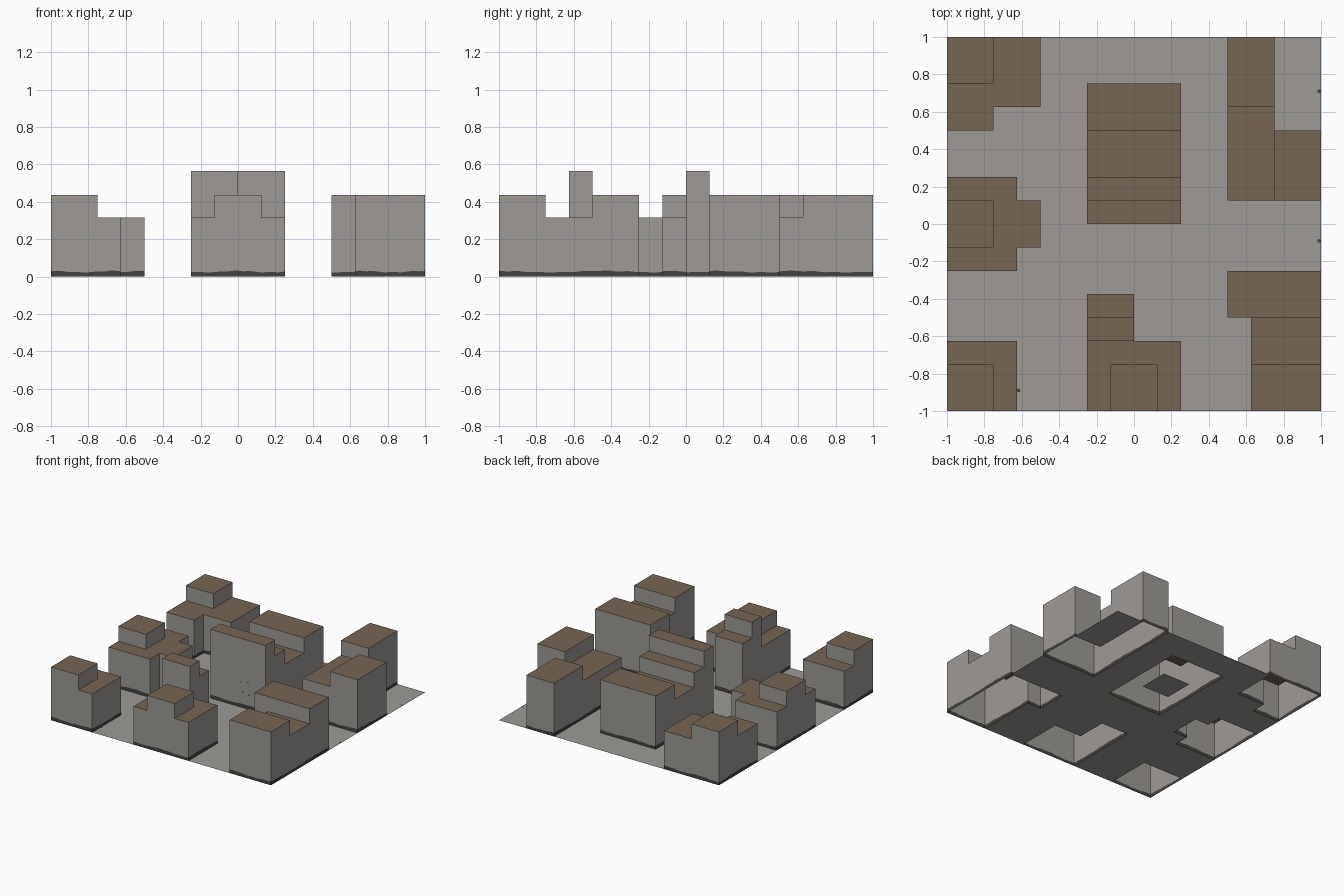
import bpy, bmesh, math

if "Cube" in bpy.data.objects:
    bpy.data.objects.remove(bpy.data.objects["Cube"])

CELL = 0.125
LOW, MID, TALL = 0.315, 0.4375, 0.565


def srgb(r, g, b):
    f = lambda c: (c / 255 / 12.92) if c <= 10 else ((c / 255 + 0.055) / 1.055) ** 2.4
    return (f(r), f(g), f(b), 1)


def material(name, rgb):
    m = bpy.data.materials.new(name)
    m.diffuse_color = srgb(*rgb)
    m.use_nodes = True
    m.node_tree.nodes["Principled BSDF"].inputs["Base Color"].default_value = m.diffuse_color
    return m


CONCRETE = material("concrete_grey", (157, 154, 150))
ROOF = material("roof_brown", (118, 102, 83))
DARK = material("base_charcoal", (67, 66, 62))

# Each building: boxes (x0, x1, y0, y1, height); later boxes override earlier ones
BUILDINGS = {
    "back_left_block": [(-1, -.5, .625, 1, LOW), (-1, -.75, .5, .625, LOW),
                        (-1, -.75, .75, 1, MID)],
    "mid_left_block": [(-1, -.625, -.25, .25, LOW), (-.625, -.5, -.125, .125, LOW),
                       (-1, -.75, -.125, .125, MID)],
    "front_left_block": [(-1, -.625, -1, -.625, LOW), (-1, -.75, -1, -.75, MID)],
    "front_centre_block": [(-.25, .25, -1, -.625, LOW), (-.125, .125, -1, -.75, MID),
                           (-.25, 0, -.625, -.5, TALL), (-.25, 0, -.5, -.375, MID)],
    "centre_block": [(-.25, .25, 0, .125, TALL), (-.25, .25, .125, .25, MID),
                     (-.25, .25, .25, .5, LOW), (-.25, .25, .5, .75, MID)],
    "back_right_block": [(.5, .75, .625, 1, MID), (.5, .75, .125, .625, LOW),
                         (.75, 1, .125, .5, MID)],
    "front_right_block": [(.5, 1, -.5, -.25, MID), (.625, 1, -.75, -.5, LOW),
                          (.625, 1, -1, -.75, MID)],
}


def cells(boxes):
    out = {}
    for x0, x1, y0, y1, h in boxes:
        for i in range(round((x0 + 1) / CELL), round((x1 + 1) / CELL)):
            for j in range(round((y0 + 1) / CELL), round((y1 + 1) / CELL)):
                out[i, j] = h
    return out


def finish(name, bm, mats):
    bmesh.ops.remove_doubles(bm, verts=bm.verts, dist=1e-5)
    me = bpy.data.meshes.new(name)
    bm.to_mesh(me)
    bm.free()
    for m in mats:
        me.materials.append(m)
    ob = bpy.data.objects.new(name, me)
    bpy.context.collection.objects.link(ob)
    return ob


def face(bm, pts, mat=0):
    f = bm.faces.new([bm.verts.new(p) for p in pts])
    f.material_index = mat


def grime(x, y):
    # uneven top of the dark band along the foot of the walls
    return 0.027 + 0.004 * math.sin(19 * x + 11 * y) + 0.002 * math.sin(67 * x - 53 * y)


def flat_cell(bm, i, j, z, mat=0):
    x, y = i * CELL - 1, j * CELL - 1
    face(bm, [(x, y, z), (x + CELL, y, z), (x + CELL, y + CELL, z), (x, y + CELL, z)], mat)


def wall(bm, a, b, z0, z1):
    # a to b runs with the outside on its right-hand side
    if z0 > 0:
        face(bm, [(*a, z0), (*b, z0), (*b, z1), (*a, z1)])
        return
    n = 4
    for k in range(n):
        p, q = [tuple(a[c] + (b[c] - a[c]) * t / n for c in (0, 1)) for t in (k, k + 1)]
        gp, gq = grime(*p), grime(*q)
        face(bm, [(*p, 0), (*q, 0), (*q, gq), (*p, gp)], 2)
        face(bm, [(*p, gp), (*q, gq), (*q, z1), (*p, z1)])


# Hollow buildings: roofs, stepped walls and dark foot band
covered = set()
for name, boxes in BUILDINGS.items():
    grid = cells(boxes)
    covered |= set(grid)
    bm = bmesh.new()
    for (i, j), h in grid.items():
        flat_cell(bm, i, j, h, 1)
        x, y = i * CELL - 1, j * CELL - 1
        c = [(x, y), (x + CELL, y), (x + CELL, y + CELL), (x, y + CELL)]
        for k, (di, dj) in enumerate([(0, -1), (1, 0), (0, 1), (-1, 0)]):
            low = grid.get((i + di, j + dj), 0)
            if low < h:
                wall(bm, c[k], c[(k + 1) % 4], low, h)
    finish(name, bm, [CONCRETE, ROOF, DARK])

# Street surface with openings under the buildings, plus a patch inside the centre block
covered -= set(cells([(-.125, .125, .25, .5, 1)]))
bm = bmesh.new()
for i in range(16):
    for j in range(16):
        if (i, j) not in covered:
            flat_cell(bm, i, j, 0)
finish("street", bm, [CONCRETE])

# Small dark wall and street spots
bm = bmesh.new()
for x, z in [(.03, .21), (.09, .22), (.05, .13), (.1, .12)]:
    y, r = -.003, .006
    face(bm, [(x - r, y, z - r), (x + r, y, z - r), (x + r, y, z + r), (x - r, y, z + r)])
for x, y in [(-.617, -.89), (.99, .71), (.99, -.09)]:
    face(bm, [(x + .01 * math.cos(t * math.pi / 4), y + .01 * math.sin(t * math.pi / 4), .002)
              for t in range(8)])
finish("dark_spots", bm, [DARK])
